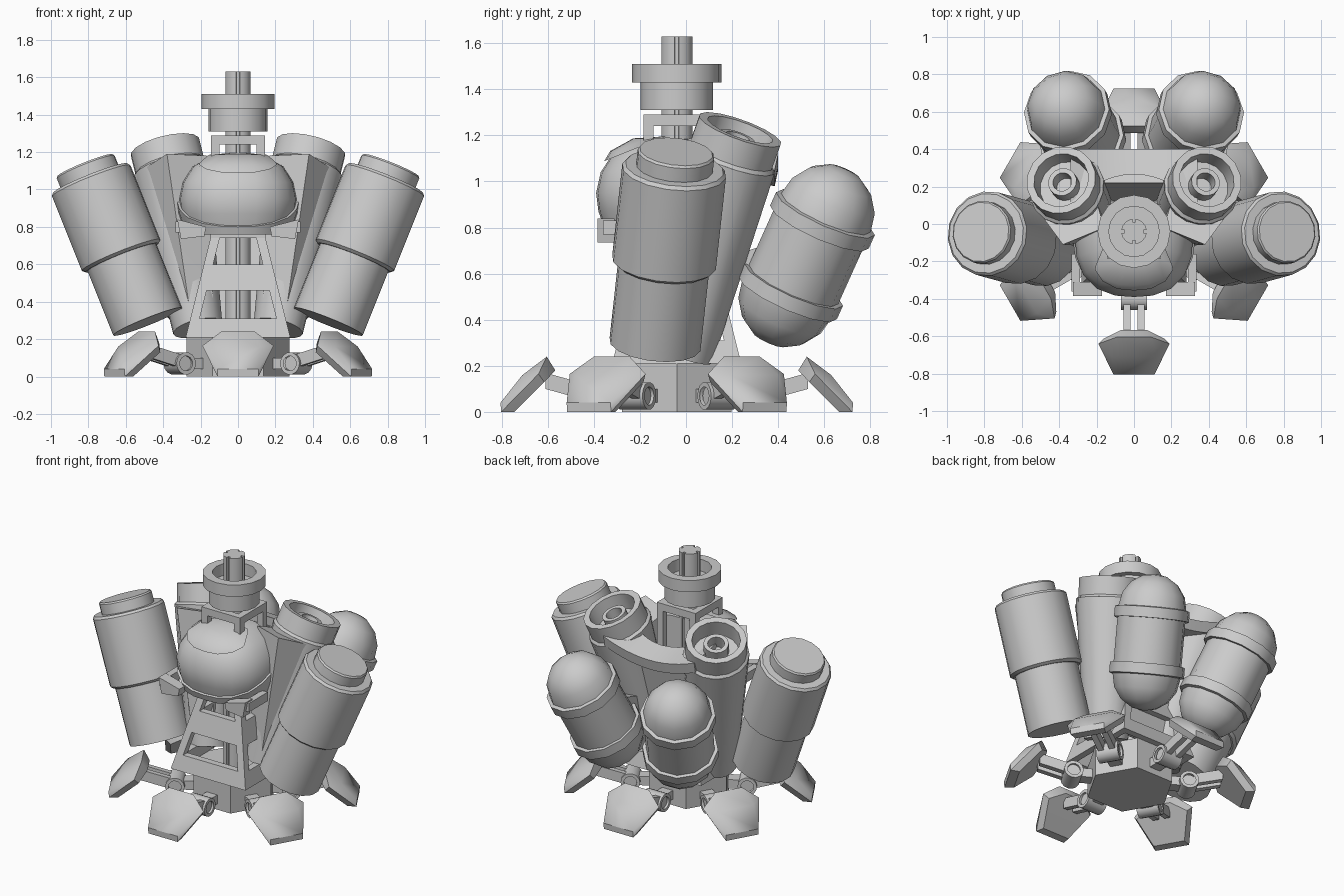
import bpy, bmesh, math
from mathutils import Vector, Matrix

if "Cube" in bpy.data.objects:
    bpy.data.objects.remove(bpy.data.objects["Cube"])

GREY = bpy.data.materials.new("plain_grey")
GREY.diffuse_color = (0.6, 0.6, 0.6, 1)
GREY.use_nodes = True
GREY.node_tree.nodes["Principled BSDF"].inputs["Base Color"].default_value = GREY.diffuse_color
CY = -0.04  # y of the tower and leg centre


def finish(name, bm, angle=32):
    bmesh.ops.recalc_face_normals(bm, faces=bm.faces)
    me = bpy.data.meshes.new(name)
    bm.to_mesh(me)
    bm.free()
    me.shade_smooth()
    me.set_sharp_from_angle(angle=math.radians(angle))
    me.materials.append(GREY)
    ob = bpy.data.objects.new(name, me)
    bpy.context.collection.objects.link(ob)
    return ob


def hull(name, pts, mat=Matrix(), angle=32):
    """Convex solid around a few points."""
    bm = bmesh.new()
    for p in pts:
        bm.verts.new(mat @ Vector(p))
    r = bmesh.ops.convex_hull(bm, input=bm.verts)
    junk = {v for v in r["geom_interior"] + r["geom_unused"] if isinstance(v, bmesh.types.BMVert)}
    bmesh.ops.delete(bm, geom=list(junk), context='VERTS')
    bmesh.ops.dissolve_limit(bm, angle_limit=0.01, verts=bm.verts, edges=bm.edges)
    return finish(name, bm, angle)


def box(name, x, y, z, mat=Matrix()):
    return hull(name, [(a, b, c) for a in x for b in y for c in z], mat)


def frame(origin, axis):
    return Matrix.Translation(origin) @ Vector(axis).to_track_quat('Z', 'Y').to_matrix().to_4x4()


def lathe_bm(profile, n, mat, power=2):
    """Turn an (r, z) profile; power above 2 squares the plan slightly."""
    bm = bmesh.new()
    rings = []
    for r, z in profile:
        ring_v = []
        for i in range(1 if r == 0 else n):
            c, s = math.cos(i * math.tau / n), math.sin(i * math.tau / n)
            q = r / (abs(c) ** power + abs(s) ** power) ** (1 / power)
            ring_v.append(bm.verts.new(mat @ Vector((q * c, q * s, z))))
        rings.append(ring_v)
    for a, b in zip(rings, rings[1:]):
        for i in range(n):
            q = [a[i % len(a)], a[(i + 1) % len(a)], b[(i + 1) % len(b)], b[i % len(b)]]
            q = list(dict.fromkeys(q))
            if len(q) > 2:
                bm.faces.new(q)
    bmesh.ops.remove_doubles(bm, verts=bm.verts, dist=1e-5)
    return bm


def lathe(name, profile, n, mat, angle=32):
    return finish(name, lathe_bm(profile, n, mat), angle)


def ring(c, r, axis, n=16):
    m = frame(c, axis)
    return [m @ Vector((r * math.cos(i * math.tau / n), r * math.sin(i * math.tau / n), 0)) for i in range(n)]


# hexagonal base
MID = Matrix.Translation((0, CY, 0))
lathe("hex_base", [(0, 0), (.275, 0), (.275, .21), (0, .21)], 6, MID)

# six legs: hinge, forked arm and shield-shaped foot
for k in range(6):
    m = MID @ Matrix.Rotation(math.radians(30 + 60 * k), 4, 'Z')
    hull("foot", [p for s in (-1, 1) for p in (
        (.564, s * .09, .24), (.60, s * .19, .165), (.67, s * .12, .16), (.765, s * .11, .04), (.762, s * .11, 0),
        (.705, s * .10, 0), (.575, s * .165, .13), (.527, s * .07, .18))], m, 40)
    h = m @ frame((.36, 0, .07), (0, 1, 0))
    lathe("leg_hinge", [(.04, -.07), (.06, -.07), (.06, .07), (.04, .07), (.04, .055), (0, .055)], 14, h)
    lathe("hinge_pin", [(0, -.055), (.04, -.055)], 14, h)
    box("hinge_mount", (.22, .34), (-.04, .04), (.04, .10), m)
    for s in (-1, 1):
        hull("leg_arm", [(r, t * s, z + d) for t in (.018, .055) for d in (-.035, .035)
                         for r, z in ((.39, .085), (.57, .135))], m)


# tapered lattice tower
def half(z):
    return .28 - (z - .21) * .25 if z < .75 else .145


def post(z1, z2, m, w=.05):
    hull("tower_post", [(half(z) - a, half(z) - b, z) for z in (z1, z2) for a in (0, w) for b in (0, w)], m)


for k in range(4):
    m = MID @ Matrix.Rotation(k * math.pi / 2, 4, 'Z')
    post(.21, .75, m)
    post(.75, 1.29, m, .045)
    for z1, z2 in ((.21, .31), (.46, .60), (.74, .80), (1.24, 1.29)):
        hull("tower_band", [(s * half(z), half(z) - d, z) for z in (z1, z2) for s in (-1, 1) for d in (0, .045)], m)

# central mast with four narrow grooves
bm = bmesh.new()
loop = []
for q in range(4):
    for deg, r in ((-8, .068), (-8, .05), (8, .05), (8, .068), (25, .068), (45, .068), (65, .068)):
        a = math.radians(q * 90 + deg)
        loop.append(bm.verts.new((r * math.cos(a), CY + r * math.sin(a), .2)))
f = bm.faces.new(loop)
up = bmesh.ops.extrude_face_region(bm, geom=[f], use_keep_orig=True)
bmesh.ops.translate(bm, vec=(0, 0, 1.43), verts=[v for v in up["geom"] if isinstance(v, bmesh.types.BMVert)])
finish("mast", bm)

# stepped collar on the mast
lathe("mast_collar", [(0, 1.31), (.158, 1.31), (.158, 1.43), (.195, 1.43), (.195, 1.51), (.135, 1.51),
                      (.135, 1.43), (0, 1.43)], 16, MID)

# cockpit head: half dome with brow and chin shells
HEAD = [(0, 1.19), (.14, 1.18), (.24, 1.125), (.295, 1.04), (.315, .95), (.305, .87), (.265, .76), (0, .76)]


def head_shell(name, grow, cuts):
    m = Matrix.Translation((0, -.075, 0))
    bm = lathe_bm([(r + grow if r else 0, z + (grow * .5 if z > 1.1 else 0)) for r, z in HEAD], 20, m, 2.5)
    for co, no in cuts:
        g = bm.verts[:] + bm.edges[:] + bm.faces[:]
        bmesh.ops.bisect_plane(bm, geom=g, plane_co=co, plane_no=no, clear_outer=True)
        bmesh.ops.holes_fill(bm, edges=[e for e in bm.edges if e.is_boundary])
    finish(name, bm, 35)


back_cut = ((0, .02, 0), (0, 1, 0))
head_shell("cockpit", 0, [back_cut])
head_shell("cockpit_brow", .014, [back_cut, ((0, -.35, 1.09), (0, .4, -1))])
head_shell("cockpit_chin", .014, [back_cut, ((0, -.37, .80), (0, -.5, 1))])

SHOULDER = (.25, .36, 1)
for s in (-1, 1):
    def mx(pts):
        return [(s * p[0], p[1], p[2]) for p in pts]

    # cheek blocks under the head
    hull("cheek_block", mx([(x, y, z) for x, z in ((.18, .75), (.305, .735), (.17, .80), (.325, .84))
                            for y in (-.385, -.31)]))
    hull("cheek_arm", mx([(x, y, z) for x in (.29, .335) for y in (-.36, -.16) for z in (.77, .83)]))

    # side canister
    top, axis = Vector((s * .79, -.05, 1.06)), Vector((s * .40, .11, 1))
    lathe("side_canister", [(0, -.83), (.2, -.83), (.2, -.46), (.21, -.46), (.228, -.445), (.228, -.015),
                            (.215, 0), (.168, 0), (.168, .065), (.16, .075), (0, .075)], 16, frame(top, axis))

    # rear capsule with two bands and domed ends
    axis = Vector((s * .25, .45, 1))
    c = Vector((s * .315, .523, .678))
    R, L = .212, .18
    dome = [(R * math.cos(a), L + .03 + R * math.sin(a)) for a in (0, .4, .8, 1.2)]
    half_p = [(R, L - .04), (.234, L - .04), (.234, L + .025)] + dome + [(0, L + .03 + R)]
    prof = [(r, -z) for r, z in reversed(half_p)] + half_p
    lathe("rear_capsule", prof, 12, frame(c, axis), 40)
    hull("capsule_strut", mx([(x, y, z + y * .3) for x in (.20, .30) for y in (.05, .40) for z in (.52, .62)]))

    # rear thruster: tapered barrel, open cap and inner nozzle
    tip = Vector((s * .39, .235, 1.225))
    ax = Vector((s * SHOULDER[0], SHOULDER[1], SHOULDER[2]))
    neck = tip - ax.normalized() * .13
    hull("thruster_barrel", ring(neck, .205, ax, 18) + ring((s * .215, -.01, .26), .135, ax, 18))
    lathe("thruster_cap", [(.205, -.13), (.19, -.115), (.19, 0), (.15, 0), (.142, -.11), (.078, -.11), (.078, -.03),
                           (.052, -.03), (.052, -.12), (0, -.12)], 16, frame(tip, ax))

    # pointed fairing in front of the barrel
    hull("thruster_fairing", mx([(.55, .12, 1.08), (.38, -.11, 1.19), (.16, -.02, 1.18), (.25, .3, 1.05),
                                 (.33, -.02, .3), (.25, -.12, .3), (.13, -.08, .3), (.15, .05, .3)]), angle=25)

# saddle bridge joining the barrels
xs = [-.34 + .68 * i / 12 for i in range(13)]
bm = bmesh.new()
rows = []
for x in xs:
    u = (x / .34) ** 2
    z = 1.07 + .07 * u
    y0 = .265 - .15 * u
    rows.append([bm.verts.new(p) for p in ((x, y0, z + .03), (x, .40, z - .02), (x, .385, z - .09), (x, y0, z - .07))])
for a, b in zip(rows, rows[1:]):
    for i in range(4):
        bm.faces.new((a[i], a[(i + 1) % 4], b[(i + 1) % 4], b[i]))
bm.faces.new(rows[0])
bm.faces.new(rows[-1])
finish("saddle_bridge", bm)

# recessed back panel
hull("back_panel", [(s * x, y, z) for s in (-1, 1) for x, y, z in (
    (.25, .22, 1.06), (.25, .27, 1.04), (.17, .06, .3), (.17, .10, .3))])
